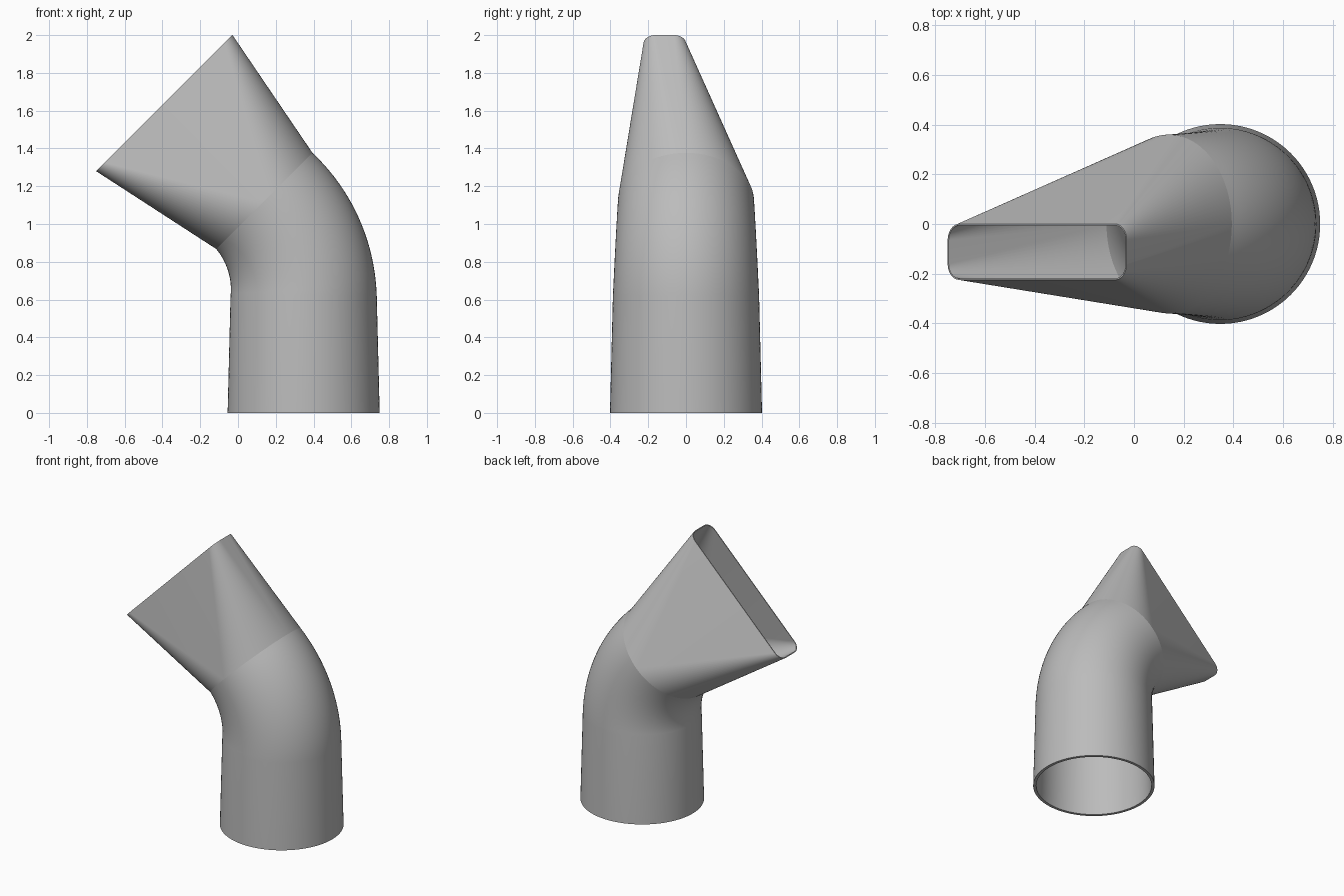
import bpy, bmesh
from math import sin, cos, pi, radians
from mathutils import Vector

if "Cube" in bpy.data.objects:
    bpy.data.objects.remove(bpy.data.objects["Cube"], do_unlink=True)

grey = bpy.data.materials.new("plain grey")
grey.use_nodes = True
colour = (0.5, 0.5, 0.5, 1)
grey.diffuse_color = colour
grey.node_tree.nodes["Principled BSDF"].inputs["Base Color"].default_value = colour

QUARTER = 24                      # segments in a quarter turn
AXIS_X, BEND_Z, BEND_R = 0.3475, 0.62, 0.71
TILT = radians(45)
WALL_FOOT, WALL_TIP = 0.02, 0.006


def ring(centre, tilt, radius, half_w=0, half_d=0):
    """Circle, or rounded rectangle when half sizes are given, tilted about y."""
    across = Vector((cos(tilt), 0, sin(tilt)))
    points = []
    for q, (sx, sy) in enumerate([(1, 1), (-1, 1), (-1, -1), (1, -1)]):
        for i in range(QUARTER + 1):
            a = (q + i / QUARTER) * pi / 2
            u = radius * cos(a) + sx * max(half_w - radius, 0)
            v = radius * sin(a) + sy * max(half_d - radius, 0)
            points.append(Vector(centre) + across * u + Vector((0, v, 0)))
    return points


def skin(name, rings):
    """Bridge successive rings into one smooth shell."""
    bm = bmesh.new()
    loops = [[bm.verts.new(p) for p in r] for r in rings]
    for a, b in zip(loops, loops[1:]):
        for i in range(len(a)):
            j = (i + 1) % len(a)
            bm.faces.new((a[i], a[j], b[j], b[i]))
    bmesh.ops.remove_doubles(bm, verts=bm.verts, dist=1e-5)
    mesh = bpy.data.meshes.new(name)
    bm.to_mesh(mesh)
    bm.free()
    mesh.materials.append(grey)
    obj = bpy.data.objects.new(name, mesh)
    bpy.context.collection.objects.link(obj)
    bpy.ops.object.select_all(action="DESELECT")
    obj.select_set(True)
    bpy.context.view_layer.objects.active = obj
    bpy.ops.object.shade_smooth_by_angle(angle=radians(30))
    return obj


def bend_point(a):
    return (AXIS_X - BEND_R + BEND_R * cos(a), 0, BEND_Z + BEND_R * sin(a))


# Bent pipe: tapered straight foot, then an elbow
STEPS = 20
stations = [((AXIS_X, 0, 0), 0, 0.4025, WALL_FOOT)]
for i in range(STEPS + 1):
    t = i / STEPS
    wall = WALL_FOOT + (WALL_TIP - WALL_FOOT) * t
    stations.append((bend_point(TILT * t), TILT * t, 0.387 - 0.027 * t, wall))
outer = [ring(c, a, r) for c, a, r, w in stations]
inner = [ring(c, a, r - w) for c, a, r, w in stations]
skin("bent_pipe", inner[::-1] + outer)

# Flattened nozzle: round at the pipe, a narrow rounded slot at the mouth
base = bend_point(TILT)
mouth = (-0.39, -0.1125, 1.64)
skin("slot_nozzle", [
    ring(base, TILT, 0.36),
    ring(mouth, TILT, 0.065, 0.51, 0.1125),
    ring(mouth, TILT, 0.065 - WALL_TIP, 0.51 - WALL_TIP, 0.1125 - WALL_TIP),
    ring(base, TILT, 0.36 - WALL_TIP),
])
